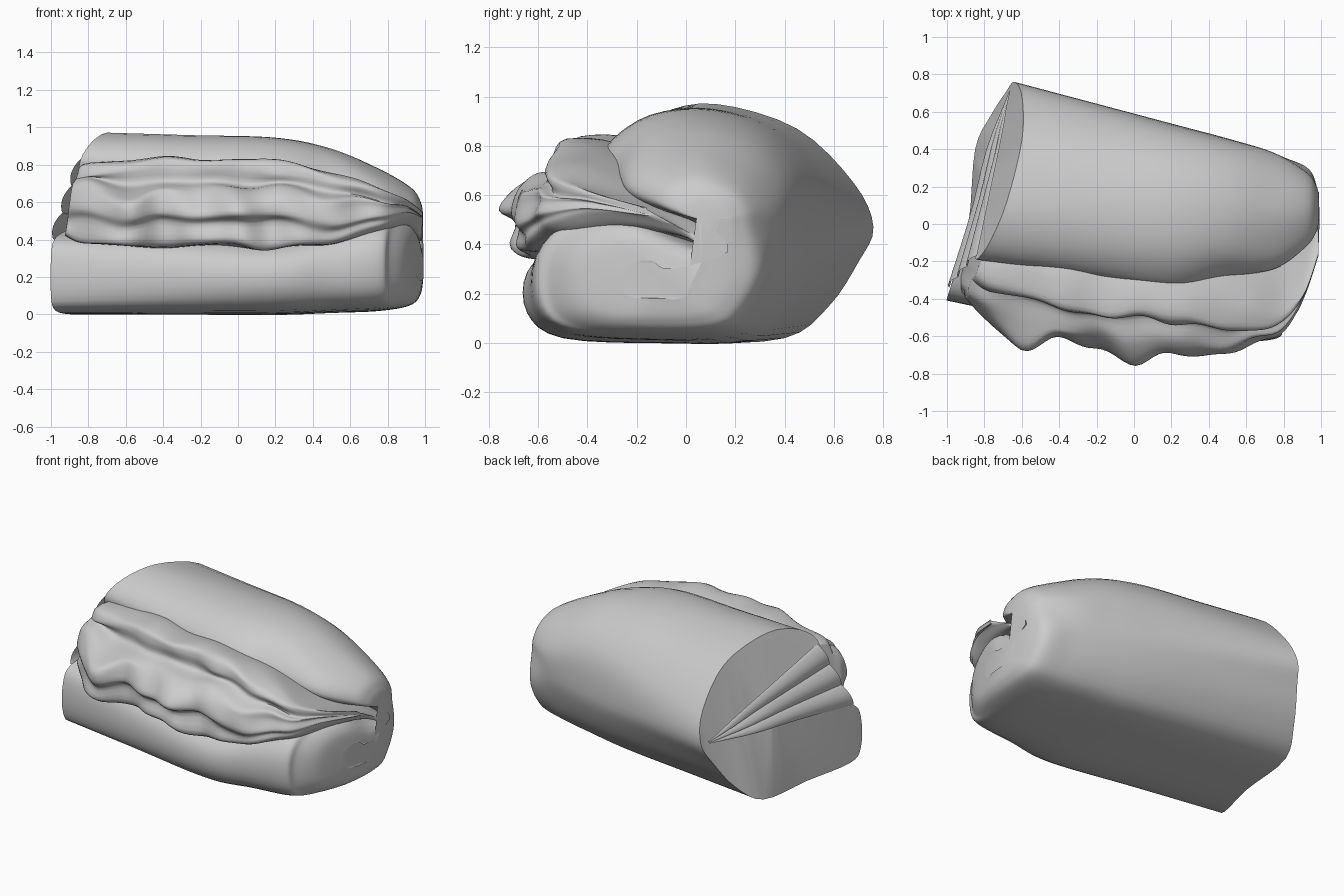
import bpy, bmesh, math, random
from mathutils import Vector

if "Cube" in bpy.data.objects:
    bpy.data.objects.remove(bpy.data.objects["Cube"])
random.seed(4)

mat = bpy.data.materials.new("plain grey")
mat.diffuse_color = (0.6, 0.6, 0.6, 1)
mat.use_nodes = True
mat.node_tree.nodes["Principled BSDF"].inputs["Base Color"].default_value = mat.diffuse_color

def spline(pts, steps, closed):
    """Catmull-Rom curve through the points."""
    n, out = len(pts), []
    for i in range(n if closed else n - 1):
        g = (lambda k: pts[k % n]) if closed else (lambda k: pts[max(0, min(n - 1, k))])
        a, b, c, d = g(i - 1), g(i), g(i + 1), g(i + 2)
        for s in range(steps):
            t = s / steps
            out.append(0.5 * (2*b + (c - a)*t + (2*a - 5*b + 4*c - d)*t*t
                              + (3*b - a - 3*c + d)*t**3))
    if not closed:
        out.append(pts[-1])
    return out

def finish(name, bm, angle=40):
    bmesh.ops.recalc_face_normals(bm, faces=bm.faces)
    me = bpy.data.meshes.new(name)
    bm.to_mesh(me)
    bm.free()
    ob = bpy.data.objects.new(name, me)
    bpy.context.collection.objects.link(ob)
    me.materials.append(mat)
    bpy.ops.object.select_all(action='DESELECT')
    ob.select_set(True)
    bpy.context.view_layer.objects.active = ob
    bpy.ops.object.shade_smooth_by_angle(angle=math.radians(angle))
    return ob

def loft(name, sections, along, around, angle=40, tweak=None):
    rings = [spline(s, around, True) for s in sections]
    cols = [spline(list(c), along, False) for c in zip(*rings)]
    bm = bmesh.new()
    grid = [[bm.verts.new(tweak(p) if tweak else p) for p in c] for c in cols]
    n = len(grid)
    for i in range(n):
        a, b = grid[i], grid[(i + 1) % n]
        for j in range(len(a) - 1):
            bm.faces.new((a[j], b[j], b[j + 1], a[j + 1]))
    for end in (0, -1):
        f = bm.faces.new([c[end] for c in grid])
        bmesh.ops.triangulate(bm, faces=[f])
    return finish(name, bm, angle)

def end_x(y, z):
    """Slanted left end; its lower back edge bulges outwards, its top leans in."""
    bulge = .09 * math.exp(-((y - .42) / .25) ** 2) * max(0, min(1, (.55 - z) / .3))
    above = max(0, z - (.47 + (.76 - y) * .376))
    return -.88 + .3*y + .22*max(0, z - .4) - bulge + .15*above

# folded bread: C-shaped profiles (y, z) at the left end, middle and right
left = [(.76,.47),(.68,.65),(.45,.87),(.12,.97),(-.1,.93),(-.19,.82),(-.1,.7),
        (.1,.6),(.25,.5),(.1,.47),(-.15,.45),(-.34,.4),(-.4,.3),(-.4,.1),
        (-.32,.02),(0,0),(.4,.02),(.58,.15),(.7,.33)]
mid = [(.53,.45),(.49,.68),(.33,.86),(.1,.94),(-.15,.92),(-.32,.8),(-.3,.7),
       (-.05,.58),(.2,.47),(0,.45),(-.25,.44),(-.5,.38),(-.64,.28),(-.64,.12),
       (-.5,.02),(-.1,0),(.25,.01),(.4,.12),(.5,.3)]
right = [(.38,.45),(.36,.58),(.25,.71),(.05,.78),(-.16,.73),(-.24,.64),(-.18,.57),
         (.04,.48),(.17,.37),(.02,.42),(-.23,.52),(-.47,.49),(-.6,.36),(-.6,.15),
         (-.48,.05),(-.2,.02),(.15,.03),(.28,.12),(.36,.3)]

def end_ring(x, up, low):
    """Right profile shrunk about the centre of each lobe."""
    out = []
    for i, (y, z) in enumerate(right):
        c, s = ((.09, .49), up) if i < 8 else ((-.1, .25), low)
        if i == 8:
            c, s = (.17, .37), 1
        y, z = c[0] + (y - c[0]) * s, c[1] + (z - c[1]) * s
        out.append(Vector((x + .25 * min(0, y + .1), y, z)))
    return out

L = [Vector((end_x(y, z), y, z)) for y, z in left]
M = [Vector((.2 + .05*y, y, z)) for y, z in mid]
K = [(a + b) / 2 for a, b in zip(L, M)]
R = [Vector((.75, y, z)) for y, z in right]
S = [(a + b) / 2 + Vector((.02, 0, .025 if i in (1, 2, 3, 4) else 0))
     for i, (a, b) in enumerate(zip(M, R))]
loft("folded_bread", [L, K, M, S, R, end_ring(.92, .66, .88),
                      end_ring(.975, .4, .66), end_ring(.99, .15, .3)], 8, 4, 50)

# leafy filling: x, front y, upper leaf y, top z, ridge z, bottom z
rows = [(-.92,-.40,-.25,.78,.56,.41), (-.82,-.50,-.32,.80,.56,.38),
        (-.62,-.67,-.35,.82,.52,.37), (-.42,-.61,-.42,.83,.55,.36),
        (-.22,-.66,-.45,.82,.54,.37), (0,-.74,-.47,.83,.52,.36),
        (.18,-.69,-.50,.81,.54,.36), (.4,-.72,-.52,.77,.50,.36),
        (.6,-.66,-.54,.72,.50,.39), (.78,-.59,-.50,.66,.53,.45),
        (.9,-.41,-.38,.61,.55,.50), (.985,-.17,-.16,.55,.52,.49)]

def leaf_ring(x, yf, yu, zt, zr, zb):
    j = lambda: random.uniform(-.012, .012)
    t = max(0, (x - .5) / .5)
    u = 1 - t
    back = .15
    p = [(back, .5 - .11*t), (back - .12, zt - .16 + .05*t), (yu + .2*u, zt - .01),
         (yu, zt), (yu - .04*u, zt - .05*u), (yu - .03*u, zr + .17*u),
         ((yu + yf)/2 - .02*u, zr + .14*u), (yf + .03, zr + .09*u), (yf, zr),
         (yf + .05*u, zr - .05*u), (yf + .04, zb + .02), (yf + .16, zb - .03*t),
         (back - .2 + .1*t, zb - .09*t)]
    return [Vector((x + .14*u*(z - .45), y + j()*u*(y < -.2), z + j()*u*(y < -.2)))
            for y, z in p]

def ruffle(p):
    k = max(0, min(1, (-p.y - .35) / .25)) * max(0, 1 - abs(p.x) ** 4)
    q = p + Vector((0, .012*math.sin(23*p.x + 9*p.z), .009*math.sin(17*p.x + 6*p.y))) * k
    if q.y > -.33:                       # stay inside the folded left end
        q.x = max(q.x, end_x(q.y, q.z) + .03)
    return q

loft("leafy_filling", [leaf_ring(*r) for r in rows], 6, 4, 60, ruffle)

# pleated fan closing the left end, spreading from the back corner
bm = bmesh.new()
apex = Vector((end_x(.74, .46) - .004, .74, .46))
N, D = 48, 10
fan = []
for i in range(N + 1):
    s = i / N
    y, z = -.17 - .17*s, .83 - .43*s
    wave = .025 * abs(math.sin(math.pi * 3 * s)) ** .8
    line = []
    for d in range(D + 1):
        f = .03 + .97 * d / D
        y2, z2 = apex.y + (y - apex.y)*f, apex.z + (z - apex.z)*f
        line.append(bm.verts.new((end_x(y2, z2) - .005 - wave*f, y2, z2)))
    fan.append(line)
for a, b in zip(fan, fan[1:]):
    for d in range(D):
        bm.faces.new((a[d], a[d + 1], b[d + 1], b[d]))
finish("pleated_end", bm, 50)
